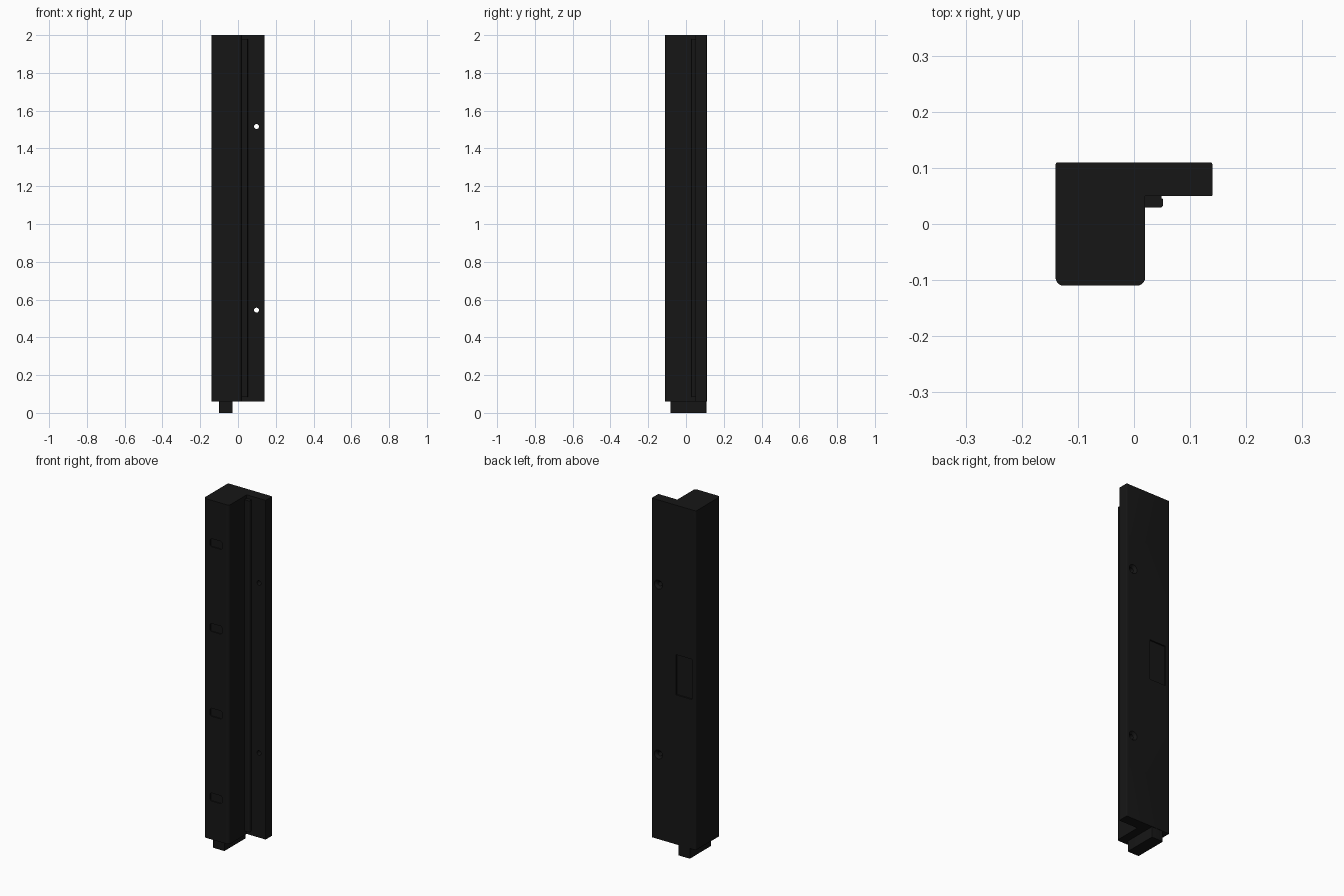
import bpy, math

if "Cube" in bpy.data.objects:
    bpy.data.objects.remove(bpy.data.objects["Cube"])

black = bpy.data.materials.new("black_finish")
black.diffuse_color = (0.008, 0.008, 0.008, 1)
black.use_nodes = True
black.node_tree.nodes["Principled BSDF"].inputs["Base Color"].default_value = black.diffuse_color


def rounded(points, steps=5):
    """Counter-clockwise (x, y, radius) right-angle corners -> rounded outline."""
    out = []
    n = len(points)
    for i, (x, y, r) in enumerate(points):
        if r == 0:
            out.append((x, y))
            continue
        ax, ay, _ = points[i - 1]
        bx, by, _ = points[(i + 1) % n]
        la, lb = math.hypot(ax - x, ay - y), math.hypot(bx - x, by - y)
        ua = ((ax - x) / la, (ay - y) / la)
        ub = ((bx - x) / lb, (by - y) / lb)
        for k in range(steps + 1):
            t = math.pi / 2 * k / steps
            a, b = r * (1 - math.sin(t)), r * (1 - math.cos(t))
            out.append((x + ua[0] * a + ub[0] * b, y + ua[1] * a + ub[1] * b))
    return out


def rect(x0, y0, x1, y1, r=0):
    return rounded([(x0, y0, r), (x1, y0, r), (x1, y1, r), (x0, y1, r)])


def extrude(name, outline, z0, z1):
    n = len(outline)
    verts = [(x, y, z) for z in (z0, z1) for x, y in outline]
    faces = [tuple(reversed(range(n))), tuple(range(n, 2 * n))]
    faces += [(i, (i + 1) % n, n + (i + 1) % n, n + i) for i in range(n)]
    me = bpy.data.meshes.new(name)
    me.from_pydata(verts, [], faces)
    me.materials.append(black)
    ob = bpy.data.objects.new(name, me)
    bpy.context.collection.objects.link(ob)
    return ob


def activate(ob):
    bpy.ops.object.select_all(action='DESELECT')
    ob.select_set(True)
    bpy.context.view_layer.objects.active = ob


def cut(target, cutter):
    cutter.hide_render = True
    mod = target.modifiers.new("cut", 'BOOLEAN')
    mod.object, mod.operation, mod.solver = cutter, 'DIFFERENCE', 'EXACT'
    activate(target)
    bpy.ops.object.modifier_apply(modifier=mod.name)
    bpy.data.objects.remove(cutter)


def cone_y(r_front, r_back, y0, y1, x, z):
    bpy.ops.mesh.primitive_cone_add(vertices=24, radius1=r_front, radius2=r_back,
                                    depth=y1 - y0, location=(x, (y0 + y1) / 2, z),
                                    rotation=(-math.pi / 2, 0, 0))
    return bpy.context.object


# L-shaped post with a flange
post = extrude("post", rounded([
    (-0.14, -0.11, 0.015), (0.02, -0.11, 0.015), (0.02, 0.05, 0),
    (0.14, 0.05, 0.002), (0.14, 0.11, 0.005), (-0.14, 0.11, 0.005)]), 0.06, 2.0)

MID = 1.03
# Countersunk screw holes through the flange
for s in (-1, 1):
    z = MID + s * 0.486
    cut(post, cone_y(0.013, 0.013, 0.0, 0.2, 0.098, z))
    cut(post, cone_y(0.012, 0.026, 0.095, 0.1105, 0.098, z))

# Shallow pockets down the front face
for k in (-1.5, -0.5, 0.5, 1.5):
    z = MID + k * 0.485
    slot = extrude("slot_cutter", rect(-0.0375, -0.023, 0.0375, 0.023, 0.01), -0.006, 0.006)
    slot.rotation_euler = (math.pi / 2, 0, 0)
    slot.location = (-0.062, -0.11, z)
    cut(post, slot)

# Rectangular recess on the back
cut(post, extrude("recess_cutter", rect(-0.115, 0.102, -0.013, 0.13), MID - 0.115, MID + 0.115))

# Sealing strip in the inner corner
strip = extrude("seal_strip", rounded([
    (0.018, 0.029, 0), (0.052, 0.029, 0.006), (0.052, 0.046, 0.004),
    (0.049, 0.046, 0), (0.049, 0.052, 0), (0.018, 0.052, 0)]), 0.085, 1.98)

# Tenon under the post
tenon = extrude("tenon", rect(-0.1, -0.083, -0.028, 0.108, 0.003), 0.0, 0.065)

for ob in (post, strip, tenon):
    activate(ob)
    bpy.ops.object.shade_smooth_by_angle(angle=math.radians(30))
